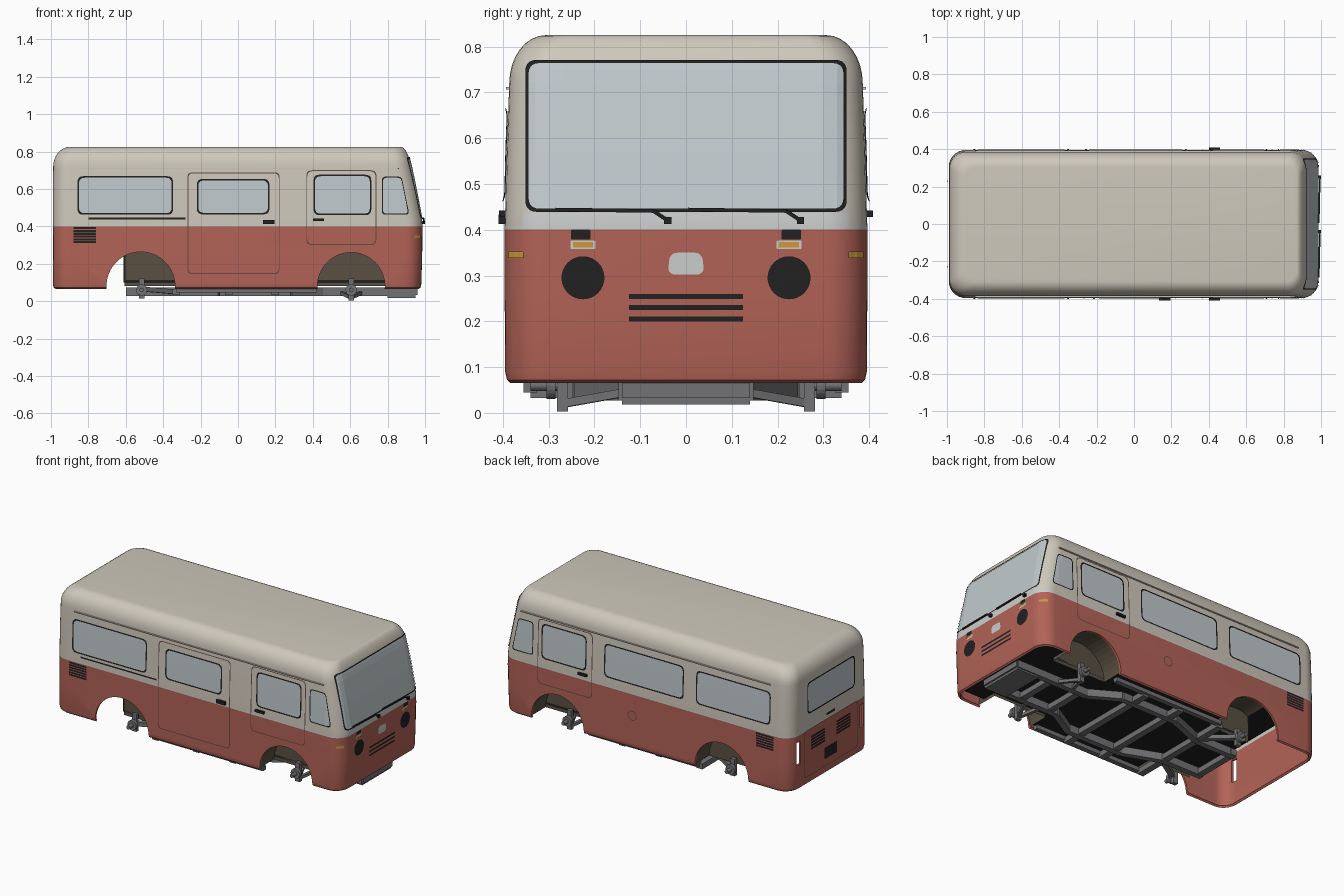
import bpy, bmesh, math
from mathutils import Vector
from mathutils.bvhtree import BVHTree

if "Cube" in bpy.data.objects:
    bpy.data.objects.remove(bpy.data.objects["Cube"])


def material(name, r, g, b):
    m = bpy.data.materials.new(name)
    m.use_nodes = True
    m.diffuse_color = (r, g, b, 1)
    m.node_tree.nodes["Principled BSDF"].inputs["Base Color"].default_value = (r, g, b, 1)
    return m


RED = material("brick red", .45, .125, .095)
CREAM = material("cream", .62, .58, .50)
SILVER = material("light grey", .60, .62, .62)
GLASS = material("pale glass", .53, .59, .61)
BLACK = material("black", .015, .015, .015)
STEEL = material("steel grey", .17, .17, .18)
AMBER = material("amber", .62, .32, .04)
BROWN = material("well brown", .10, .08, .055)
SEAM = material("seam brown", .13, .07, .055)


def finish(name, bm, *mats):
    me = bpy.data.meshes.new(name)
    bm.to_mesh(me)
    bm.free()
    ob = bpy.data.objects.new(name, me)
    bpy.context.scene.collection.objects.link(ob)
    for m in mats:
        me.materials.append(m)
    return ob


def select_only(ob):
    bpy.ops.object.select_all(action='DESELECT')
    ob.select_set(True)
    bpy.context.view_layer.objects.active = ob


def box(name, lo, hi, mat):
    bm = bmesh.new()
    bmesh.ops.create_cube(bm, size=1)
    for v in bm.verts:
        v.co = Vector([(l + h) / 2 + c * (h - l) for l, h, c in zip(lo, hi, v.co)])
    return finish(name, bm, mat)


def beam(name, a, b, width, height, mat):
    a, b = Vector(a), Vector(b)
    bm = bmesh.new()
    bmesh.ops.create_cube(bm, size=1)
    bmesh.ops.scale(bm, vec=((b - a).length, width, height), verts=bm.verts)
    ob = finish(name, bm, mat)
    ob.location = (a + b) / 2
    ob.rotation_euler = (b - a).to_track_quat('X', 'Z').to_euler()
    return ob


def disc(name, centre, radius, depth, mat, sides=20):
    bm = bmesh.new()
    bmesh.ops.create_cone(bm, cap_ends=True, segments=sides, radius1=radius, radius2=radius, depth=depth)
    ob = finish(name, bm, mat)
    ob.rotation_euler.x = math.pi / 2
    ob.location = centre
    return ob


# Body shell: rounded plan sections stacked upwards, (z, back, front, half width, radius)
def section(z, back, front, half, r, n=8):
    pts = []
    for cx, cy, start in ((front - r, half - r, 0), (back + r, half - r, 1),
                          (back + r, r - half, 2), (front - r, r - half, 3)):
        for i in range(n + 1):
            a = math.pi / 2 * (start + i / n)
            pts.append((cx + r * math.cos(a), cy + r * math.sin(a), z))
    return pts


levels = [(.065, -.975, .965, .383, .08), (.072, -.985, .975, .391, .085), (.09, -.99, .98, .395, .09),
          (.25, -.99, .985, .396, .09), (.40, -.99, .986, .396, .09), (.408, -.99, .986, .396, .09),
          (.436, -.99, .984, .395, .09), (.58, -.99, .957, .391, .09), (.72, -.988, .928, .386, .09)]
for i in range(1, 9):
    a = math.pi / 2 * i / 8
    inset = 1 - math.cos(a)
    z = .72 + .105 * math.sin(a)
    levels.append((z, -.988 + .09 * inset, .928 - .2 * (z - .72) - .035 * inset,
                   .386 - .08 * inset, .09 - .03 * inset))
bm = bmesh.new()
rings = [[bm.verts.new(p) for p in section(*lv)] for lv in levels]
for lower, upper in zip(rings, rings[1:]):
    for i in range(len(lower)):
        j = (i + 1) % len(lower)
        bm.faces.new((lower[i], lower[j], upper[j], upper[i]))
bm.faces.new(rings[-1])
bm.normal_update()
for f in bm.faces:
    z = f.calc_center_median().z
    f.material_index = 0 if z < .4 else 1
    if .4 < z < .408 or (.4 < z < .436 and f.normal.x > .8):
        f.material_index = 2
skin = BVHTree.FromBMesh(bm)
body = finish("body_shell", bm, RED, CREAM, SILVER)

# Wheel arch and tail lamp openings
ARCHES = ((.605, .18), (-.52, .183))
cutters = [disc("arch_cutter", (x, 0, .08), r, 1, RED, 64) for x, r in ARCHES]
cutters += [box("lamp_cutter", (-1.1, s * .31 - .018, .22), (-.93, s * .31 + .018, .36), RED) for s in (-1, 1)]
shell = body.modifiers.new("thickness", 'SOLIDIFY')
shell.thickness, shell.offset = .012, -1
for c in cutters:
    c.hide_render = True
    cut = body.modifiers.new("cut", 'BOOLEAN')
    cut.operation, cut.object = 'DIFFERENCE', c
select_only(body)
for m in [m.name for m in body.modifiers]:
    bpy.ops.object.modifier_apply(modifier=m)
for c in cutters:
    bpy.data.objects.remove(c)
bpy.ops.object.shade_smooth_by_angle(angle=math.radians(30))

# Thin plates laid on the body skin, drawn as (across, height) outlines
SIDES = {"front": Vector((1, 0, 0)), "back": Vector((-1, 0, 0)), "near": Vector((0, -1, 0)), "far": Vector((0, 1, 0))}


def rounded(pts, r, n=5):
    out = []
    for i, p in enumerate(pts):
        p, before, after = Vector(p), Vector(pts[i - 1]), Vector(pts[(i + 1) % len(pts)])
        a, b = p + (before - p).normalized() * r, p + (after - p).normalized() * r
        out += [a.lerp(p, k / n).lerp(p.lerp(b, k / n), k / n) for k in range(n + 1)]
    return out


def rect(u0, u1, v0, v1, r=.002):
    return rounded([(u0, v0), (u1, v0), (u1, v1), (u0, v1)], r)


def circle(u, v, r):
    return [Vector((u + r * math.cos(k * math.pi / 16), v + r * math.sin(k * math.pi / 16))) for k in range(32)]


def grow(loop, w):
    us, vs = [p.x for p in loop], [p.y for p in loop]
    c = Vector((max(us) + min(us), max(vs) + min(vs))) / 2
    half = Vector((max(us) - min(us), max(vs) - min(vs))) / 2
    return [Vector((c.x + (p.x - c.x) * (1 + w / half.x), c.y + (p.y - c.y) * (1 + w / half.y))) for p in loop]


def panel(name, side, mat, loop, inner=None, lift=.003, step=.03):
    out = SIDES[side]
    place = lambda p: (0, p.x, p.y) if out.x else (p.x, 0, p.y)
    bm = bmesh.new()
    vs = [bm.verts.new(place(p)) for p in loop]
    if inner:
        ws = [bm.verts.new(place(p)) for p in inner]
        for i in range(len(vs)):
            bm.faces.new((vs[i - 1], vs[i], ws[i], ws[i - 1]))
    else:
        bm.faces.new(vs)
    for axis, vals in ((Vector((abs(out.y), abs(out.x), 0)), [p.x for p in loop]), (Vector((0, 0, 1)), [p.y for p in loop])):
        for k in range(math.ceil(min(vals) / step), math.floor(max(vals) / step) + 1):
            bmesh.ops.bisect_plane(bm, geom=bm.verts[:] + bm.edges[:] + bm.faces[:],
                                   plane_co=axis * k * step, plane_no=axis)
    for v in bm.verts:
        hit = skin.ray_cast(v.co + out * 2, -out)[0]
        if hit:
            v.co = hit + out * lift
    bm.normal_update()
    bmesh.ops.reverse_faces(bm, faces=[f for f in bm.faces if f.normal.dot(out) < 0])
    return finish(name, bm, mat)


def window(name, side, loop, w=.008):
    panel(name + "_glass", side, GLASS, loop)
    panel(name + "_seal", side, BLACK, grow(loop, w), loop, .006)


def seam(name, side, loop):
    panel(name, side, SEAM, grow(loop, .005), loop)


def bars(name, side, u0, u1, v0, v1, n):
    pitch = (v1 - v0) / n
    for i in range(n):
        panel(name, side, BLACK, rect(u0, u1, v0 + i * pitch, v0 + (i + .72) * pitch))


# Fittings shared by both long sides
for side, s in (("near", -1), ("far", 1)):
    window("rear_side_window", side, rect(-.85, -.355, .47, .66, .03))
    window("cab_door_window", side, rect(.412, .705, .468, .668, .03))
    window("quarter_window", side, rounded([(.775, .468), (.91, .468), (.872, .66), (.775, .66)], .02), .006)
    seam("cab_door_seam", side, rect(.37, .735, .305, .695, .03))
    bars("side_vent", side, -.88, -.76, .31, .40, 6)
    panel("side_marker", side, AMBER, rect(.942, .968, .338, .352), lift=.005)
    box("cab_handle", (.4, s * .4 - .008, .428), (.46, s * .4 + .008, .442), BLACK)
    box("rain_gutter", (-.85, s * .389 - .004, .706), (.86, s * .389 + .004, .712), CREAM)

# Sliding door side and plain side
window("sliding_door_window", "near", rect(-.212, .16, .472, .645, .03))
seam("sliding_door_seam", "near", rect(-.265, .218, .15, .683, .025))
panel("slide_rail", "near", BLACK, rect(-.8, -.28, .437, .446))
box("sliding_door_handle", (.135, -.41, .413), (.195, -.39, .433), BLACK)
window("middle_window", "far", rect(-.255, .275, .47, .66, .03))
seam("filler_cap_seam", "far", circle(.09, .27, .026))

# Nose
window("windscreen", "front", rect(-.344, .344, .446, .764, .025), .007)
for i in range(3):
    panel("nose_grille_bar", "front", BLACK, rect(-.125, .125, .2 + i * .0245, .211 + i * .0245))
panel("nose_plate", "front", SILVER, rounded([(-.04, .302), (.04, .302), (.035, .35), (-.035, .35)], .018))
for s in (-1, 1):
    panel("headlamp_recess", "front", BLACK, circle(s * .225, .295, .047))
    panel("indicator_frame", "front", SILVER, rect(s * .225 - .027, s * .225 + .027, .358, .376))
    panel("indicator", "front", AMBER, rect(s * .225 - .022, s * .225 + .022, .361, .373), lift=.006)
    panel("nose_vent", "front", BLACK, rect(s * .23 - .021, s * .23 + .021, .379, .4))
    panel("front_marker", "front", AMBER, rect(s * .366 - .011, s * .366 + .011, .338, .352), lift=.005)
for y in (-.04, .25):
    beam("wiper_arm", (.995, y, .42), (.993, y - .03, .44), .008, .008, BLACK)
    beam("wiper_blade", (.993, y - .03, .441), (.988, y - .245, .444), .008, .008, BLACK)
    box("wiper_pivot", (.98, y - .008, .412), (1, y + .008, .428), BLACK)

# Tail
window("rear_window", "back", rect(-.225, .225, .51, .69, .03))
seam("engine_lid_seam", "back", rect(-.26, .26, .12, .40, .03))
panel("plate_holder", "back", BLACK, rect(-.06, .06, .16, .23))
panel("lid_handle", "back", BLACK, rect(-.04, .04, .425, .44))
for s in (-1, 1):
    bars("tail_vent", "back", s * .125 - .07, s * .125 + .07, .27, .36, 5)

# Floor, rear bulkhead and wheel wells
for x0, x1, half in ((-.607, -.335, .25), (-.335, .42, .382), (.42, .79, .25), (.79, .95, .34)):
    box("floor", (x0, -half, .098), (x1, half, .112), BLACK)
box("rear_bulkhead", (-.612, -.25, .1), (-.602, .25, .4), BLACK)
box("engine_ceiling", (-.95, -.36, .395), (-.6, .36, .405), BLACK)
for (cx, r), sweep in zip(ARCHES, (180, 118)):
    for s in (-1, 1):
        bm = bmesh.new()
        arc = [math.radians(sweep * i / 20) for i in range(21)]
        edge = [(cx + (r + .003) * math.cos(a), .08 + (r + .003) * math.sin(a)) for a in arc]
        edge.append((edge[-1][0], .08))
        outer = [bm.verts.new((x, s * .386, z)) for x, z in edge]
        inner = [bm.verts.new((x, s * .25, z)) for x, z in edge]
        for i in range(20):
            bm.faces.new((outer[i], outer[i + 1], inner[i + 1], inner[i]))
        bm.faces.new(inner)
        finish("wheel_well", bm, BROWN)

# Ladder chassis
path = [(.95, .13), (.45, .13), (.28, .23), (-.1, .23), (-.33, .14), (-.6, .14)]
for s in (-1, 1):
    for (x0, y0), (x1, y1) in zip(path, path[1:]):
        beam("chassis_rail", (x0, s * y0, .05), (x1, s * y1, .05), .035, .045, STEEL)
    box("sill_rail", (-.33, s * .34 - .015, .045), (.42, s * .34 + .015, .07), STEEL)
    # Front and rear suspension
    for x in (.55, .66):
        beam("front_arm", (x, s * .13, .045), (.605, s * .27, .02), .018, .018, STEEL)
    beam("rear_arm", (-.34, s * .16, .05), (-.515, s * .28, .065), .03, .025, STEEL)
    for x in (.605, -.515):
        box("hub_carrier", (x - .015, s * .27 - .012, .003 if x > 0 else .015), (x + .015, s * .27 + .012, .12), STEEL)
        disc("hub", (x, s * .295, .06), .03, .02, STEEL)
        disc("stub_axle", (x, s * .31, .06), .012, .06, STEEL)
for x, half in ((.94, .14), (.7, .14), (.5, .14), (.2, .34), (-.05, .34), (-.33, .34), (-.58, .16)):
    box("cross_member", (x - .02, -half, .032), (x + .02, half, .065), STEEL)
box("front_skid", (.8, -.14, .018), (.95, .14, .05), STEEL)
